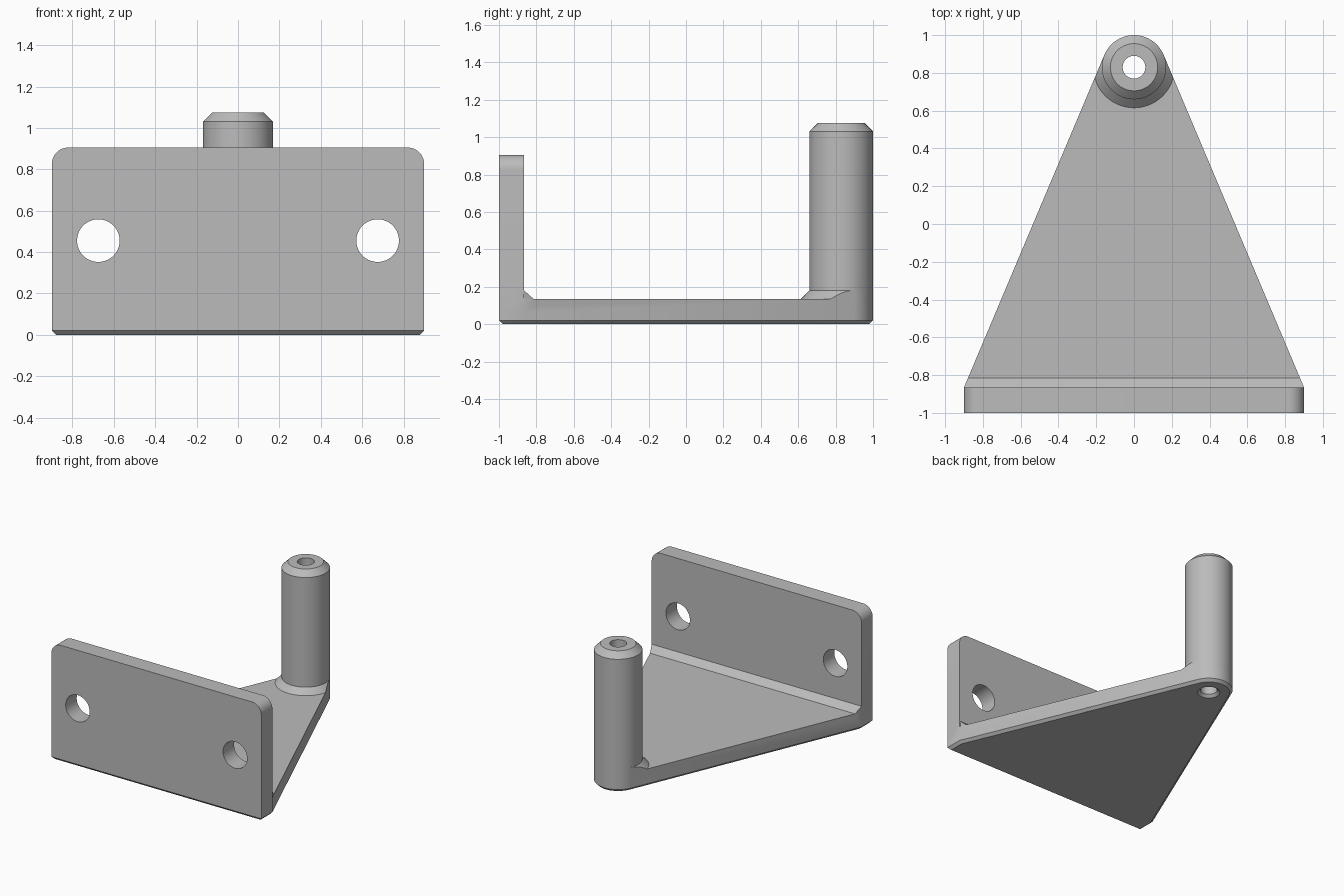
import bpy, bmesh
from math import pi, sin, cos, atan2, acos, hypot, radians

if "Cube" in bpy.data.objects:
    bpy.data.objects.remove(bpy.data.objects["Cube"])

grey = bpy.data.materials.new("plain grey")
grey.use_nodes = True
colour = (0.5, 0.5, 0.5, 1)
grey.diffuse_color = colour
grey.node_tree.nodes["Principled BSDF"].inputs["Base Color"].default_value = colour

SEG = 64
PIN_Y, PIN_R = 0.83, 0.17
HALF_W, WALL_BACK = 0.9, -0.865
PLATE_TOP, CHAMFER, FILLET = 0.135, 0.02, 0.045


def loft(name, rings):
    """Solid through rings with equal point counts, capped at both ends."""
    bm = bmesh.new()
    loops = [[bm.verts.new(p) for p in ring] for ring in rings]
    n = len(loops[0])
    for a, b in zip(loops, loops[1:]):
        for i in range(n):
            j = (i + 1) % n
            bm.faces.new((a[i], a[j], b[j], b[i]))
    bm.faces.new(loops[0][::-1])
    bm.faces.new(loops[-1])
    bmesh.ops.recalc_face_normals(bm, faces=bm.faces)
    mesh = bpy.data.meshes.new(name)
    bm.to_mesh(mesh)
    bm.free()
    mesh.materials.append(grey)
    obj = bpy.data.objects.new(name, mesh)
    bpy.context.collection.objects.link(obj)
    return obj


def combine(target, tool, operation):
    """Apply a boolean and drop the tool object."""
    mod = target.modifiers.new("boolean", "BOOLEAN")
    mod.operation, mod.solver, mod.object = operation, "EXACT", tool
    bpy.context.view_layer.objects.active = target
    bpy.ops.object.modifier_apply(modifier=mod.name)
    bpy.data.objects.remove(tool)


def turned(name, profile):
    """Round solid on the pin axis from (radius, height) pairs."""
    angles = [2 * pi * i / SEG for i in range(SEG)]
    return loft(name, [[(r * cos(t), PIN_Y + r * sin(t), z) for t in angles]
                       for r, z in profile])


# Direction of the slanted side, tangent to the round pin end
dy = WALL_BACK - PIN_Y
tangent = atan2(dy, HALF_W) + acos(PIN_R / hypot(HALF_W, dy))


def side_x(y):
    return (PIN_R - (y - PIN_Y) * sin(tangent)) / cos(tangent)


def outline(z, inset=0):
    """Tapered plate outline with a rounded end."""
    r, x = PIN_R - inset, HALF_W - inset
    corner_y = PIN_Y + (r - x * cos(tangent)) / sin(tangent)
    steps = [2 * pi * i / SEG for i in range(SEG)]
    arc = [tangent] + [t for t in steps if tangent < t < pi - tangent] + [pi - tangent]
    pts = [(-x, corner_y), (-x, -1 + inset), (x, -1 + inset), (x, corner_y)]
    pts += [(r * cos(t), PIN_Y + r * sin(t)) for t in arc]
    return [(px, py, z) for px, py in pts]


# Tapered base plate with chamfered underside
bracket = loft("bracket", [outline(0, CHAMFER), outline(CHAMFER), outline(PLATE_TOP)])

# Upright mounting wall with rounded top corners
corner, top = 0.08, 0.905
wall_shape = [(-HALF_W, 0.06), (HALF_W, 0.06)]
for cx, start in ((HALF_W - corner, 0), (corner - HALF_W, pi / 2)):
    wall_shape += [(cx + corner * cos(start + k * pi / 24),
                    top - corner + corner * sin(start + k * pi / 24)) for k in range(13)]
wall = loft("wall", [[(x, y, z) for x, z in wall_shape] for y in (-1, WALL_BACK)])
combine(bracket, wall, "UNION")

# Sloped strip in the inner corner, its ends following the plate sides
strip_shape = [(-0.92, 0.1), (WALL_BACK, 0.1), (WALL_BACK + 0.05, 0.1),
               (WALL_BACK + 0.05, PLATE_TOP), (WALL_BACK, PLATE_TOP + FILLET),
               (-0.92, PLATE_TOP + FILLET)]
strip = loft("corner_strip", [[(s * min(HALF_W, side_x(y)), y, z) for y, z in strip_shape]
                              for s in (-1, 1)])
combine(bracket, strip, "UNION")

# Flared foot of the pin, trimmed to the plate outline
foot = turned("pin_foot", [(PIN_R + 2 * FILLET, PLATE_TOP - FILLET),
                           (PIN_R, PLATE_TOP + FILLET)])
combine(foot, loft("trim", [outline(0.05), outline(0.3)]), "INTERSECT")
combine(bracket, foot, "UNION")

# Pin with chamfered tip
pin = turned("pin", [(PIN_R, 0.06), (PIN_R, 1.03), (0.125, 1.075)])
combine(bracket, pin, "UNION")

# Bore through the pin, countersunk underneath
bore = turned("bore", [(0.1, -0.02), (0.06, CHAMFER), (0.06, 1.2)])
combine(bracket, bore, "DIFFERENCE")

# Two screw holes through the wall
for s in (-1, 1):
    hole = loft("screw_hole", [[(s * 0.675 + 0.103 * cos(2 * pi * i / SEG), y,
                                 0.455 + 0.103 * sin(2 * pi * i / SEG)) for i in range(SEG)]
                               for y in (-1.1, -0.8)])
    combine(bracket, hole, "DIFFERENCE")

# Smooth round faces, keep edges sharp
bpy.ops.object.select_all(action="DESELECT")
bracket.select_set(True)
bpy.context.view_layer.objects.active = bracket
bpy.ops.object.shade_smooth_by_angle(angle=radians(25))
